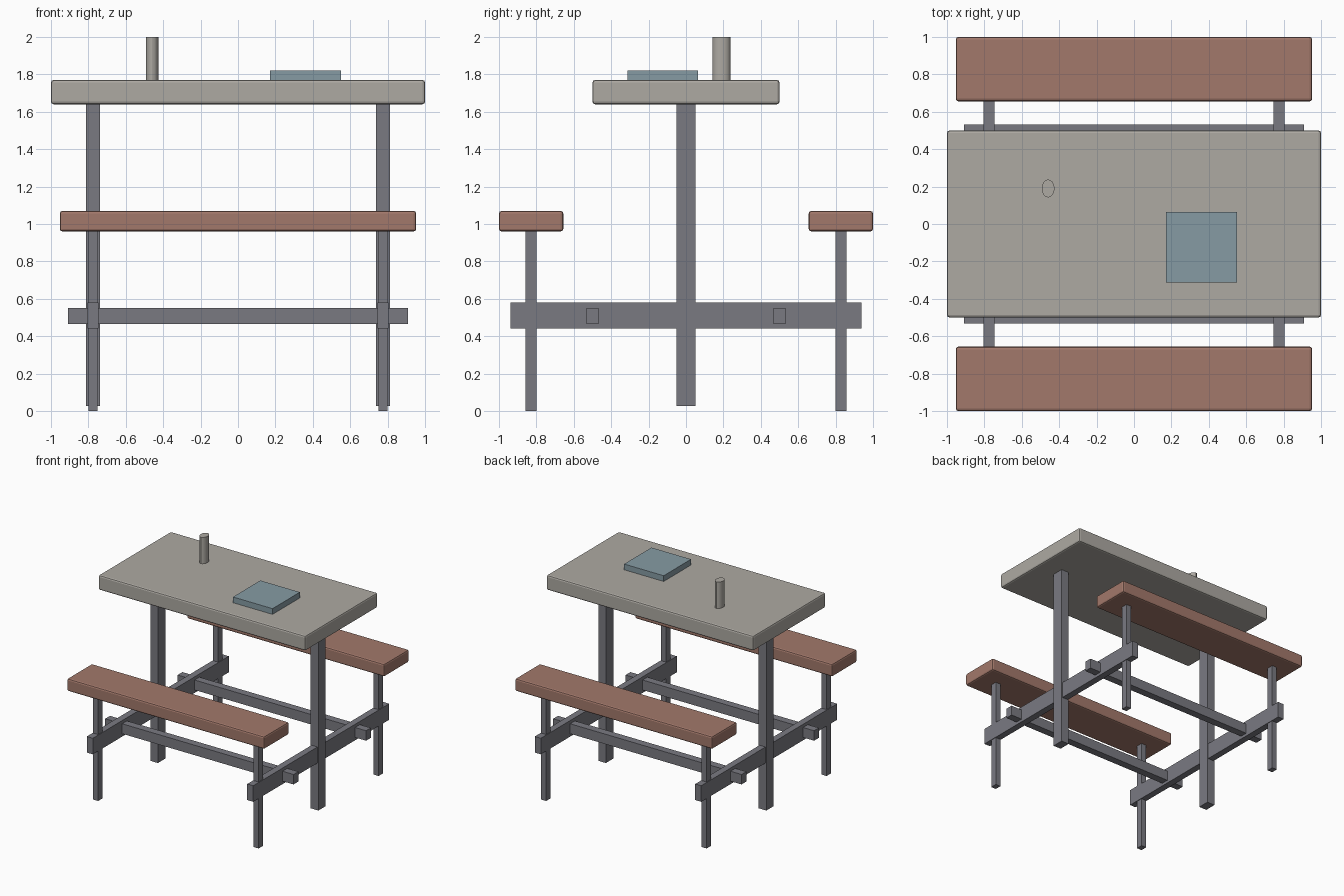
import bpy

if "Cube" in bpy.data.objects:
    bpy.data.objects.remove(bpy.data.objects["Cube"])


def material(name, color):
    m = bpy.data.materials.new(name)
    m.diffuse_color = (*color, 1)
    m.use_nodes = True
    m.node_tree.nodes["Principled BSDF"].inputs["Base Color"].default_value = m.diffuse_color
    return m


concrete = material("warm_grey", (0.42, 0.40, 0.365))
brick = material("brick_red", (0.365, 0.19, 0.147))
steel = material("steel_grey", (0.195, 0.195, 0.222))
blue = material("dusty_blue", (0.24, 0.33, 0.37))


def box(name, x, y, z, mat, bevel=0):
    """Box from (min, max) ranges, with optional rounded edges."""
    bpy.ops.mesh.primitive_cube_add(size=1, location=[sum(r) / 2 for r in (x, y, z)])
    ob = bpy.context.object
    ob.name = name
    ob.scale = [r[1] - r[0] for r in (x, y, z)]
    bpy.ops.object.transform_apply(location=False, rotation=False, scale=True)
    ob.data.materials.append(mat)
    if bevel:
        mod = ob.modifiers.new("rounded_edges", 'BEVEL')
        mod.width = bevel
        mod.segments = 2
    return ob


def around(c, half):
    return (c - half, c + half)


# Table top
box("table_top", (-1, 1), (-0.5, 0.5), (1.64, 1.77), concrete, 0.014)

# Benches and long stretchers, front and back
for s, side in ((-1, "front"), (1, "back")):
    box(f"{side}_bench_seat", (-0.953, 0.953), around(s * 0.828, 0.172),
        (0.96, 1.07), brick, 0.014)
    box(f"{side}_stretcher", (-0.91, 0.91), around(s * 0.5, 0.033),
        (0.465, 0.552), steel)

# Leg frames at both ends
for s, end in ((-1, "left"), (1, "right")):
    x = s * 0.775
    box(f"{end}_table_leg", around(x, 0.037), around(0, 0.051), (0.027, 1.65), steel)
    box(f"{end}_cross_beam", around(x, 0.029), around(0, 0.938), (0.44, 0.58), steel)
    for t, side in ((-1, "front"), (1, "back")):
        box(f"{end}_{side}_bench_leg", around(x, 0.024), around(t * 0.828, 0.029),
            (0, 0.97), steel)

# Flat pad lying on the table
box("table_pad", (0.17, 0.552), (-0.312, 0.065), (1.765, 1.82), blue)

# Short oval post on the table
bpy.ops.mesh.primitive_cylinder_add(vertices=16, radius=1, depth=1,
                                    location=(-0.459, 0.19, 1.8825))
post = bpy.context.object
post.name = "table_post"
post.scale = (0.034, 0.048, 0.235)
bpy.ops.object.transform_apply(location=False, rotation=False, scale=True)
bpy.ops.object.shade_smooth_by_angle()
post.data.materials.append(concrete)
